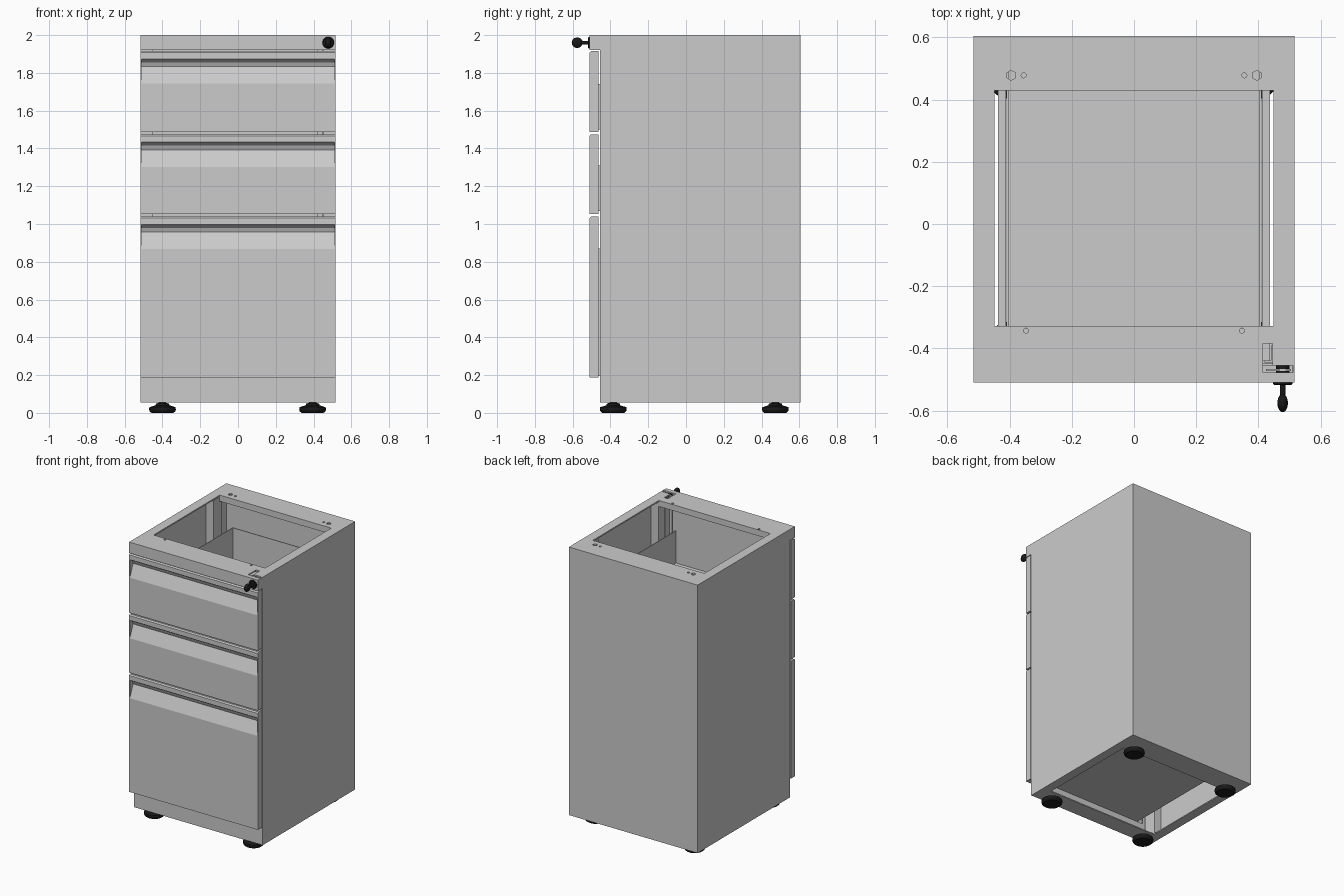
import bpy, bmesh, math
from mathutils import Matrix

if "Cube" in bpy.data.objects:
    bpy.data.objects.remove(bpy.data.objects["Cube"])

black = bpy.data.materials.new("black_plastic")
black.diffuse_color = (0.01, 0.01, 0.01, 1)
black.use_nodes = True
black.node_tree.nodes["Principled BSDF"].inputs["Base Color"].default_value = black.diffuse_color


def finish(name, bm, mat=None, smooth=False):
    bmesh.ops.recalc_face_normals(bm, faces=bm.faces)
    me = bpy.data.meshes.new(name)
    bm.to_mesh(me)
    bm.free()
    ob = bpy.data.objects.new(name, me)
    bpy.context.collection.objects.link(ob)
    if mat:
        me.materials.append(mat)
    bpy.ops.object.select_all(action='DESELECT')
    ob.select_set(True)
    bpy.context.view_layer.objects.active = ob
    if smooth:
        bpy.ops.object.shade_smooth_by_angle(angle=math.radians(35))
    return ob


def add_box(bm, x0, x1, y0, y1, z0, z1):
    m = Matrix.Translation(((x0 + x1) / 2, (y0 + y1) / 2, (z0 + z1) / 2))
    bmesh.ops.create_cube(bm, size=1, matrix=m @ Matrix.Diagonal((x1 - x0, y1 - y0, z1 - z0, 1)))


def boxes(name, *dims, mat=None):
    bm = bmesh.new()
    for d in dims:
        add_box(bm, *d)
    return finish(name, bm, mat)


def lathe(name, profile, matrix, mat=None, n=32):
    """Spin (radius, height) points about z, then place with matrix."""
    bm = bmesh.new()
    vs = [bm.verts.new((r, 0, h)) for r, h in profile]
    es = [bm.edges.new(p) for p in zip(vs, vs[1:])]
    bmesh.ops.spin(bm, geom=vs + es, axis=(0, 0, 1), cent=(0, 0, 0), steps=n, angle=2 * math.pi)
    bmesh.ops.remove_doubles(bm, verts=bm.verts, dist=1e-5)
    bmesh.ops.transform(bm, matrix=matrix, verts=bm.verts)
    return finish(name, bm, mat, True)


def extrude_x(name, pts, x0, x1):
    bm = bmesh.new()
    f = bm.faces.new([bm.verts.new((x0, y, z)) for y, z in pts])
    g = bmesh.ops.extrude_face_region(bm, geom=[f])
    vs = [v for v in g['geom'] if isinstance(v, bmesh.types.BMVert)]
    bmesh.ops.translate(bm, vec=(x1 - x0, 0, 0), verts=vs)
    return finish(name, bm)


def cut(target, cutter):
    cutter.hide_render = True
    mod = target.modifiers.new("cut", 'BOOLEAN')
    mod.operation, mod.solver, mod.object = 'DIFFERENCE', 'EXACT', cutter
    bpy.context.view_layer.objects.active = target
    bpy.ops.object.modifier_apply(modifier=mod.name)
    bpy.data.objects.remove(cutter)


W, T = 0.517, 0.008            # half width, sheet thickness
BACK, FRONT, FACE = 0.605, -0.455, -0.51
Z0 = 0.055

# cabinet shell
boxes("back_panel", (-W, W, BACK - T, BACK, Z0, 1.99))
for s, side in ((-1, "left"), (1, "right")):
    def sx(a, b):
        return (min(s * a, s * b), max(s * a, s * b))
    boxes(side + "_panel", (*sx(W - T, W), FRONT, BACK - T, Z0, 1.99),
          (*sx(0.45, W - T), FRONT, FRONT + T, 0.19, 1.92))
    # vertical channels that carry the slides
    for nm, y0 in (("back", 0.36), ("front", -0.42)):
        boxes(f"{side}_{nm}_post", (*sx(0.45, W - T), y0, y0 + 0.095, Z0 + T, 1.985))
    # drawer slides
    boxes(side + "_slides", *[(*sx(0.411, 0.437), -0.44, 0.52, z, z + 0.09)
                              for z in (0.42, 1.14, 1.58)])
boxes("kick_panel", (-W + T, W - T, FRONT, FRONT + T, Z0, 0.19))

# bottom flange with opening
bottom = boxes("bottom_flange", (-W + T, W - T, FRONT + T, BACK - T, Z0, Z0 + T))
cut(bottom, boxes("cutter", (-0.45, 0.45, -0.33, 0.43, 0, 0.2)))

# top flange: opening, lock notch, mounting holes
top = boxes("top_flange", (-W, W, FACE, BACK, 1.99, 2.0))
for d in ((-0.448, 0.448, -0.328, 0.43), (0.415, 0.445, -0.478, -0.385), (0.42, 0.511, -0.478, -0.455)):
    cut(top, boxes("cutter", (*d, 1.9, 2.1)))
for x, y, r, n in ((0.395, 0.478, 0.016, 6), (0.355, 0.478, 0.008, 16), (0.347, -0.343, 0.008, 16)):
    for s in (-1, 1):
        bm = bmesh.new()
        bmesh.ops.create_cone(bm, cap_ends=True, segments=n, radius1=r, radius2=r, depth=0.2,
                              matrix=Matrix.Translation((s * x, y, 2)))
        cut(top, finish("cutter", bm))
boxes("top_opening_lips", (-0.45, 0.45, 0.43, 0.436, 1.955, 1.99),
      (-0.45, 0.45, -0.336, -0.33, 1.955, 1.99))

# top front rail
boxes("top_rail", (-W, W, FACE, FACE + T, 1.92, 1.99),
      (-W, W, FACE + T, FRONT, 1.92, 1.928),
      (-W, -W + T, FACE + T, FRONT, 1.928, 1.99),
      (W - T, W, FACE + T, FRONT, 1.928, 1.99))

# drawers: front with a scooped pull, plus an open box behind
RB = -0.463
for name, zb, zt, b0, b1 in (("top", 1.487, 1.915, 1.5, 1.74),
                             ("middle", 1.052, 1.475, 1.07, 1.31),
                             ("bottom", 0.187, 1.04, 0.195, 0.87)):
    prof = [(RB, zb), (FACE, zb), (FACE, zt - 0.172), (-0.473, zt - 0.082), (-0.482, zt - 0.06),
            (-0.503, zt - 0.045), (FACE, zt - 0.042), (FACE, zt - 0.008), (-0.502, zt), (RB, zt)]
    extrude_x(name + "_drawer_front", prof, -W + 0.006, W - 0.006)
    # thin end caps closing the pull
    cap = [(RB, zb), (FACE, zb), (FACE, zt - 0.008), (-0.502, zt), (RB, zt)]
    for s in (-1, 1):
        extrude_x(name + "_drawer_end_cap", cap, s * (W - 0.006), s * W)
    a, t = 0.41, 0.006
    boxes(name + "_drawer_box", (-a, a, RB, 0.525, b0, b0 + t),
          (-a, -a + t, RB, 0.525, b0 + t, b1), (a - t, a, RB, 0.525, b0 + t, b1),
          (-a + t, a - t, 0.525 - t, 0.525, b0 + t, b1))

# levelling feet
foot = [(0, 0), (0.058, 0), (0.068, 0.008), (0.071, 0.018), (0.069, 0.03), (0.05, 0.036),
        (0.037, 0.04), (0.034, 0.05), (0.02, 0.052), (0.02, 0.06), (0, 0.06)]
for x in (-0.4, 0.395):
    for y in (-0.385, 0.473):
        lathe("levelling_foot", foot, Matrix.Translation((x, y, 0)), black)

# lock: collar, shaft, key bow, cam and lock bar
lock = Matrix.Translation((0.478, FACE, 1.96)) @ Matrix.Rotation(math.pi / 2, 4, 'X')
lathe("lock_collar", [(0, 0), (0.031, 0), (0.031, 0.004), (0.027, 0.008), (0, 0.008)], lock, black)
lathe("key_shaft", [(0, 0.008), (0.009, 0.008), (0.009, 0.05), (0, 0.05)], lock, black, 16)
lathe("lock_cylinder", [(0, 0), (0.022, 0), (0.022, -0.055), (0, -0.055)], lock, black)
bm = bmesh.new()
bmesh.ops.create_uvsphere(bm, u_segments=24, v_segments=12, radius=1,
                          matrix=Matrix.Translation((0.478, -0.576, 1.96)) @ Matrix.Diagonal((0.017, 0.029, 0.028, 1)))
finish("key_bow", bm, black, True)
boxes("lock_cam", (0.425, 0.505, -0.472, -0.466, 1.94, 1.985))
boxes("lock_bar", (0.441, 0.447, -0.445, -0.39, 0.12, 1.985),
      (0.42, 0.441, -0.445, -0.439, 0.12, 1.985))
